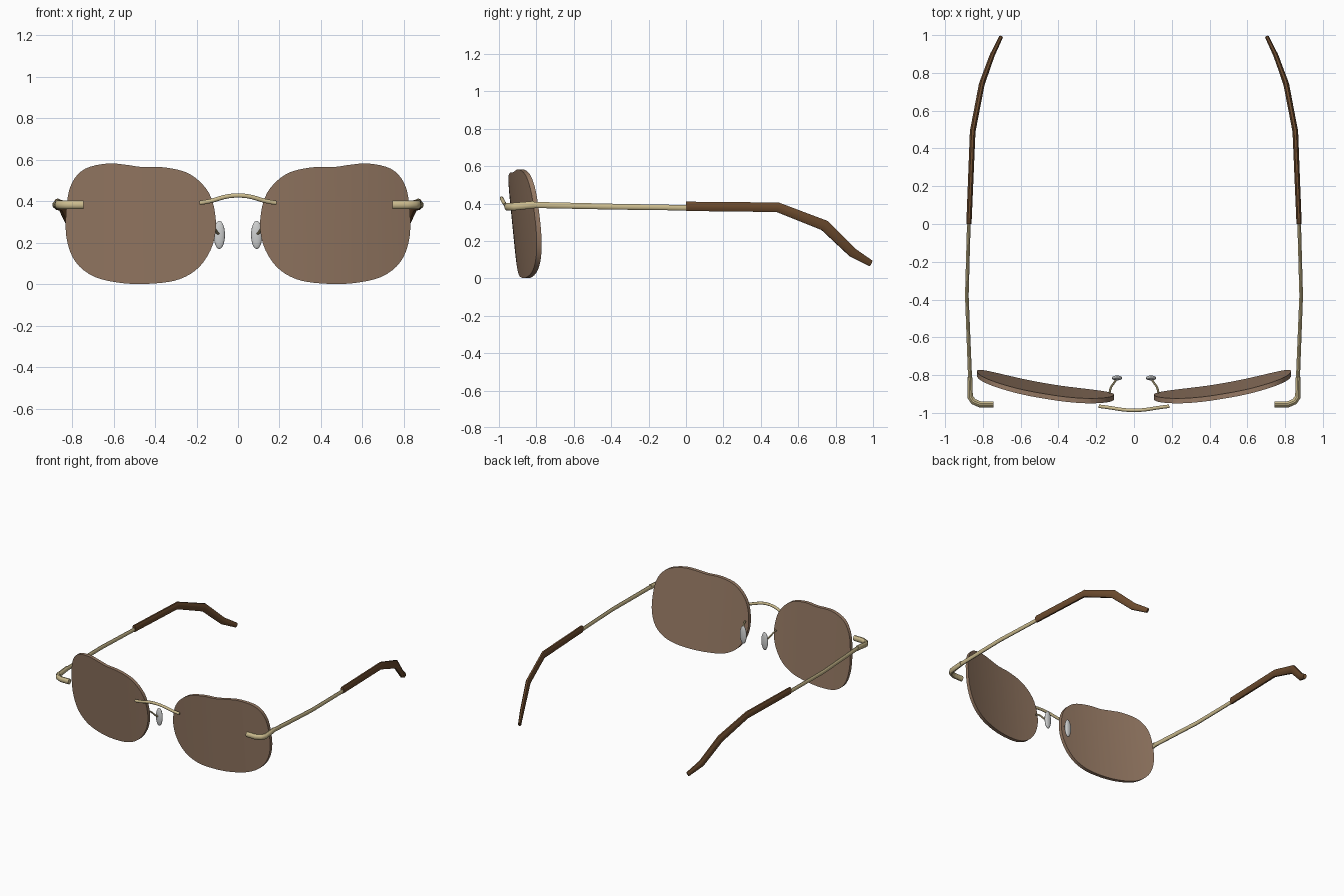
import bpy, bmesh, math
from mathutils import Vector

cube = bpy.data.objects.get("Cube")
if cube:
    bpy.data.objects.remove(cube)


def material(name, rgb):
    m = bpy.data.materials.new(name)
    m.use_nodes = True
    m.diffuse_color = (*rgb, 1)
    m.node_tree.nodes["Principled BSDF"].inputs["Base Color"].default_value = (*rgb, 1)
    return m


LENS = material("brown tinted lens", (0.30, 0.19, 0.125))
GOLD = material("pale gold metal", (0.60, 0.50, 0.27))
TIP = material("dark brown plastic", (0.15, 0.07, 0.027))
PAD = material("clear grey silicone", (0.62, 0.63, 0.63))


def finish(name, bm, mat, angle=35):
    bmesh.ops.recalc_face_normals(bm, faces=bm.faces)
    mesh = bpy.data.meshes.new(name)
    bm.to_mesh(mesh)
    bm.free()
    mesh.materials.append(mat)
    ob = bpy.data.objects.new(name, mesh)
    bpy.context.collection.objects.link(ob)
    for p in mesh.polygons:
        p.use_smooth = True
    mesh.set_sharp_from_angle(angle=math.radians(angle))
    return ob


def spline(pts, steps, closed=False):
    """Catmull-Rom curve through the points."""
    pts = [Vector(p) for p in pts]
    n = len(pts)
    get = (lambda i: pts[i % n]) if closed else (lambda i: pts[max(0, min(n - 1, i))])
    out = []
    for i in range(n if closed else n - 1):
        a, b, c, d = (get(i + k) for k in (-1, 0, 1, 2))
        for s in range(steps):
            t = s / steps
            out.append(0.5 * (2 * b + (c - a) * t + (2 * a - 5 * b + 4 * c - d) * t ** 2
                              + (3 * b - a - 3 * c + d) * t ** 3))
    return out if closed else out + [pts[-1]]


def tube(name, path, sizes, mat, sides=12, angle=35):
    """Elliptical tube; sizes holds one (half width, half height) per point."""
    bm = bmesh.new()
    path = [Vector(p) for p in path]
    rings = []
    for i, p in enumerate(path):
        before = (p - path[i - 1]).normalized() if i else Vector()
        after = (path[i + 1] - p).normalized() if i < len(path) - 1 else Vector()
        tangent = (before + after).normalized()
        side = tangent.cross(Vector((0, 0, 1))).normalized()
        up = side.cross(tangent)
        w, h = sizes[i] if isinstance(sizes, list) else sizes
        ring = []
        for k in range(sides):
            a = math.tau * (k + 0.5) / sides
            ring.append(bm.verts.new(p + side * w * math.cos(a) + up * h * math.sin(a)))
        rings.append(ring)
    for r0, r1 in zip(rings, rings[1:]):
        for k in range(sides):
            j = (k + 1) % sides
            bm.faces.new((r0[k], r0[j], r1[j], r1[k]))
    bm.faces.new(rings[0])
    bm.faces.new(rings[-1])
    return finish(name, bm, mat, angle)


# Lens outline as (x, z)
OUTLINE = [(.46, .565), (.35, .563), (.23, .53), (.14, .44), (.107, .31), (.122, .19),
           (.185, .085), (.28, .025), (.40, .004), (.545, .004), (.69, .035), (.785, .11),
           (.828, .23), (.826, .385), (.80, .49), (.737, .557), (.63, .582), (.54, .576)]


def lens(name, s):
    bm = bmesh.new()
    bm.faces.new([bm.verts.new((p.x, 0, p.y)) for p in spline(OUTLINE, 4, True)])
    # Slice into columns so the sheet can wrap around the face
    for i in range(1, 18):
        bmesh.ops.bisect_plane(bm, geom=bm.verts[:] + bm.edges[:] + bm.faces[:],
                               plane_co=(0.11 + 0.04 * i, 0, 0), plane_no=(1, 0, 0))
    back = bmesh.ops.extrude_face_region(bm, geom=bm.faces[:], use_keep_orig=True)
    for v in back["geom"]:
        if isinstance(v, bmesh.types.BMVert):
            v.co.y += 0.026
    for v in bm.verts:
        v.co.y += -0.93 + 0.24 * (v.co.x - 0.11) ** 2 - 0.1 * (v.co.z - 0.3)
        v.co.x *= s
    finish(name, bm, LENS)


for label, s in (("left", 1), ("right", -1)):
    def side(pts):
        return [(x * s, y, z) for x, y, z in pts]

    lens(label + "_lens", s)

    # Hinge bracket wrapping from the lens front to the arm
    tube(label + "_hinge", side([(.745, -.955, .383), (.815, -.955, .383), (.85, -.94, .383),
                                 (.868, -.915, .384), (.869, -.81, .394)]),
         [(.017, .021)] * 3 + [(.016, .021), (.013, .02)], GOLD)

    # Metal arm
    tube(label + "_arm", side([(.867, -.84, .393), (.885, -.38, .383), (.874, .02, .377)]),
         [(.011, .017), (.010, .016), (.010, .015)], GOLD)

    # Ear tip, bent down and inwards
    tube(label + "_ear_tip", side([(.874, 0, .385), (.854, .49, .38), (.806, .74, .283),
                                   (.752, .89, .138), (.705, .988, .08)]),
         [(.015, .027), (.016, .028), (.016, .031), (.014, .027), (.011, .018)],
         TIP, sides=8, angle=30)

    # Nose pad and its wire
    wire = spline(side([(.13, -.895, .30), (.122, -.865, .285), (.105, -.84, .255),
                        (.09, -.817, .24)]), 5)
    tube(label + "_pad_wire", wire, (.006, .006), GOLD, sides=8)
    bm = bmesh.new()
    bmesh.ops.create_uvsphere(bm, u_segments=20, v_segments=12, radius=1)
    for v in bm.verts:
        v.co = Vector((s * (.09 + .027 * v.co.x), -.815 + .013 * v.co.y, .238 + .068 * v.co.z))
    finish(label + "_nose_pad", bm, PAD, 80)

# Arched bridge
arch = spline([(-.185, -.965, .392), (-.13, -.972, .402), (-.06, -.983, .422), (0, -.986, .428),
               (.06, -.983, .422), (.13, -.972, .402), (.185, -.965, .392)], 4)
tube("bridge", arch, (.0095, .0105), GOLD)
